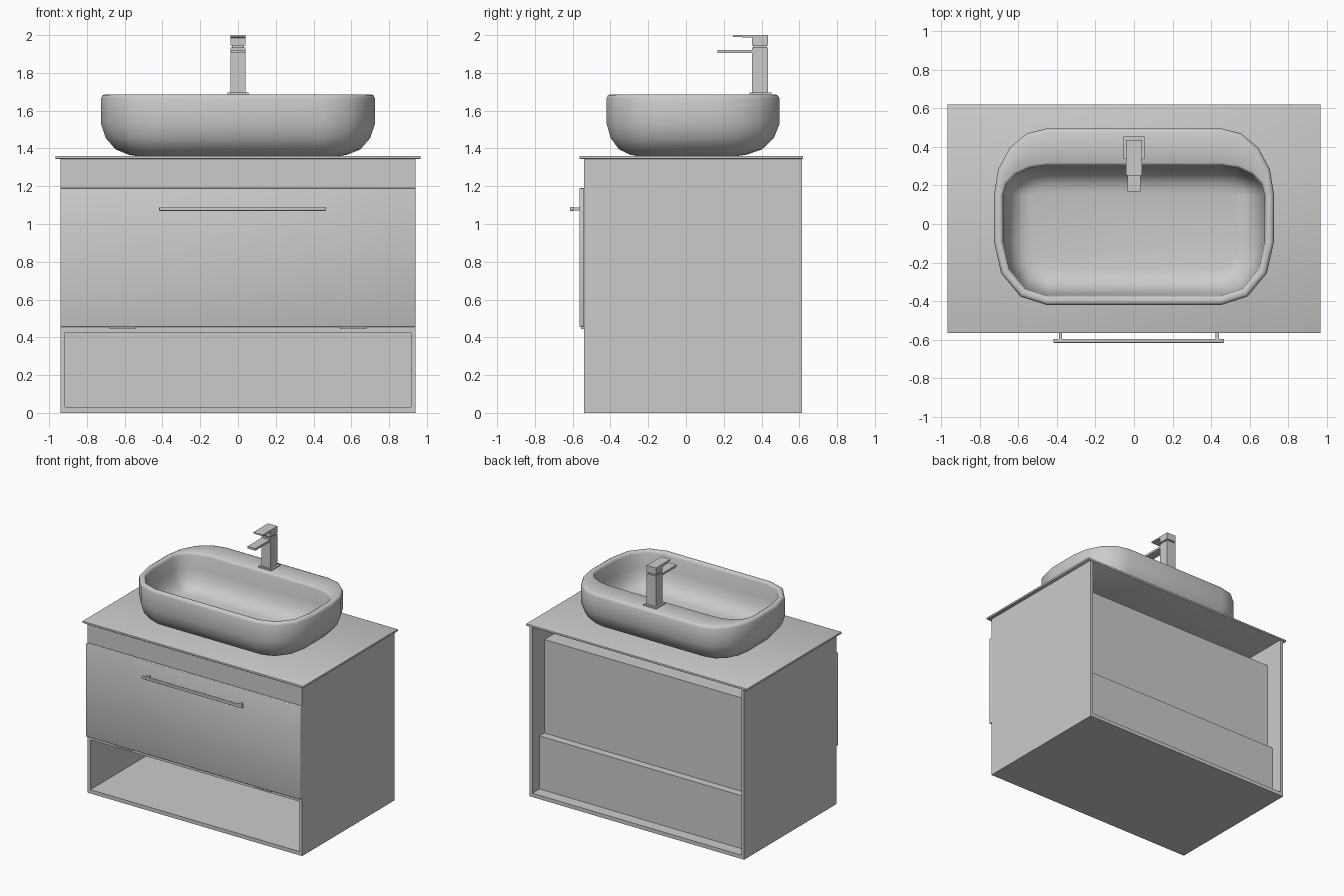
import bpy, bmesh, math

if "Cube" in bpy.data.objects:
    bpy.data.objects.remove(bpy.data.objects["Cube"])


def finish(name, bm, smooth=False):
    bmesh.ops.recalc_face_normals(bm, faces=bm.faces)
    mesh = bpy.data.meshes.new(name)
    bm.to_mesh(mesh)
    bm.free()
    obj = bpy.data.objects.new(name, mesh)
    bpy.context.collection.objects.link(obj)
    if smooth:
        bpy.ops.object.select_all(action='DESELECT')
        obj.select_set(True)
        bpy.context.view_layer.objects.active = obj
        bpy.ops.object.shade_smooth_by_angle(angle=math.radians(50))
    return obj


def box(name, x, y, z, bevel=0):
    """Box from (min, max) ranges, with an optional edge bevel."""
    bm = bmesh.new()
    bmesh.ops.create_cube(bm, size=1)
    for v in bm.verts:
        v.co = [r[0] + (c + 0.5) * (r[1] - r[0]) for c, r in zip(v.co, (x, y, z))]
    if bevel:
        bmesh.ops.bevel(bm, geom=bm.edges[:], offset=bevel, segments=2,
                        profile=0.5, affect='EDGES')
    return finish(name, bm, bevel > 0)


# Cabinet carcass, open at the lower front and recessed at the back
for side, s in (("left", -1), ("right", 1)):
    box(side + "_side_panel", sorted((s * 0.94, s * 0.915)), (-0.54, 0.615), (0, 1.345))
W = (-0.915, 0.915)
box("bottom_panel", W, (-0.54, 0.615), (0, 0.03))
box("shelf_panel", W, (-0.54, 0.525), (0.425, 0.45))
box("lower_back_panel", W, (0.50, 0.525), (0.03, 0.425))
box("front_rail", W, (-0.54, -0.515), (1.19, 1.345))
box("drawer_body", W, (-0.54, 0.465), (0.45, 1.19))

# Drawer front, its lower clips, and the countertop
box("drawer_front", (-0.94, 0.94), (-0.565, -0.54), (0.455, 1.19), 0.005)
for side, x in (("left", -0.61), ("right", 0.61)):
    box(side + "_drawer_clip", (x - 0.07, x + 0.07), (-0.555, -0.53), (0.443, 0.455))
box("countertop", (-0.967, 0.967), (-0.565, 0.62), (1.345, 1.361), 0.003)

# Bar handle on two posts
box("handle_bar", (-0.417, 0.467), (-0.615, -0.595), (1.07, 1.09), 0.003)
for side, x in (("left", -0.381), ("right", 0.431)):
    box(side + "_handle_post", (x - 0.008, x + 0.008), (-0.60, -0.56), (1.072, 1.088))


# Basin: stacked rounded-rectangle rings, outside going up and inside going down
def ring(bm, z, rx, front, back):
    quarter = [(-90 + 30 * i, front, -0.09) for i in range(4)]
    quarter += [(22.5 * i, back, 0.15) for i in range(5)]
    right = [(0.45 + rx * math.cos(math.radians(a)), cy + r * math.sin(math.radians(a)))
             for a, r, cy in quarter]
    pts = right + [(-x, y) for x, y in reversed(right)]
    return [bm.verts.new((x, y, z)) for x, y in pts]


bm = bmesh.new()
outside = [(1.358, 0.20), (1.367, 0.145), (1.395, 0.077), (1.455, 0.025),
           (1.53, 0), (1.665, 0), (1.679, 0.006), (1.685, 0.018)]
inside = [(1.685, -0.012), (1.68, -0.003), (1.665, 0.003), (1.56, 0.012),
          (1.49, 0.03), (1.44, 0.06), (1.415, 0.10), (1.405, 0.145)]
rings = [ring(bm, z, 0.275 - d, 0.33 - d * 0.85, 0.345 - d * 1.2) for z, d in outside]
rings += [ring(bm, z, 0.23 - d, 0.285 - d, 0.155 - d) for z, d in inside]
for a, b in zip(rings, rings[1:]):
    for i in range(len(a)):
        j = (i + 1) % len(a)
        bm.faces.new((a[i], a[j], b[j], b[i]))
bm.faces.new(rings[0])
bm.faces.new(rings[-1])
finish("basin", bm, True)

# Faucet: base plate, square column, flat spout and neck
box("faucet_base", (-0.055, 0.055), (0.337, 0.452), (1.68, 1.695))
box("faucet_column", (-0.04, 0.04), (0.35, 0.435), (1.69, 1.935))
box("faucet_spout", (-0.034, 0.034), (0.168, 0.36), (1.905, 1.922))
box("faucet_neck", (-0.032, 0.032), (0.358, 0.427), (1.93, 1.95))

# Faucet head with lever: side profile extruded across x
bm = bmesh.new()
profile = [(0.435, 2.0), (0.25, 2.0), (0.25, 1.991), (0.35, 1.986),
           (0.35, 1.945), (0.435, 1.945)]
face = bm.faces.new([bm.verts.new((-0.041, y, z)) for y, z in profile])
res = bmesh.ops.extrude_face_region(bm, geom=[face])
bmesh.ops.translate(bm, vec=(0.082, 0, 0),
                    verts=[g for g in res["geom"] if isinstance(g, bmesh.types.BMVert)])
finish("faucet_lever_head", bm)
